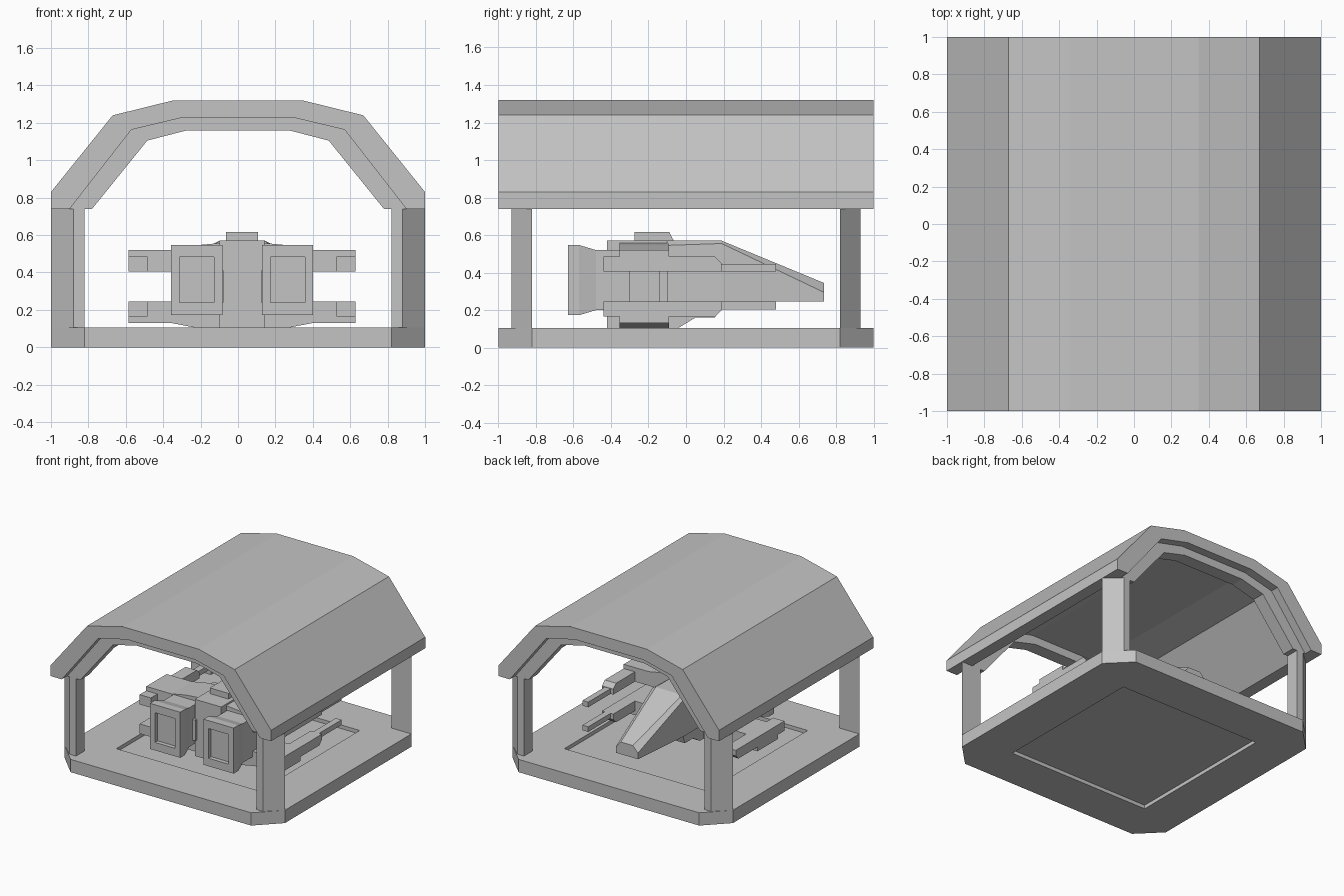
import bpy, bmesh

old = bpy.data.objects.get("Cube")
if old:
    bpy.data.objects.remove(old, do_unlink=True)

grey = bpy.data.materials.new("plain grey")
grey.use_nodes = True
COLOR = (0.55, 0.55, 0.55, 1)
grey.diffuse_color = COLOR
grey.node_tree.nodes["Principled BSDF"].inputs["Base Color"].default_value = COLOR


def loft(name, rings, closed=False):
    """Skin a list of equal-length rings; cap the ends unless closed."""
    bm = bmesh.new()
    loops = [[bm.verts.new(p) for p in r] for r in rings]
    n = len(loops[0])
    pairs = list(zip(loops, loops[1:]))
    if closed:
        pairs.append((loops[-1], loops[0]))
    for a, b in pairs:
        for i in range(n):
            j = (i + 1) % n
            bm.faces.new((a[i], a[j], b[j], b[i]))
    if not closed:
        bm.faces.new(loops[0])
        bm.faces.new(loops[-1])
    bmesh.ops.remove_doubles(bm, verts=bm.verts, dist=0.0005)
    bmesh.ops.recalc_face_normals(bm, faces=bm.faces)
    mesh = bpy.data.meshes.new(name)
    bm.to_mesh(mesh)
    bm.free()
    mesh.materials.append(grey)
    ob = bpy.data.objects.new(name, mesh)
    bpy.context.collection.objects.link(ob)
    return ob


def prism(name, pts, axis, lo, hi):
    """Extrude a 2D outline along one axis."""
    def place(p, t):
        q = list(p)
        q.insert("xyz".index(axis), t)
        return q
    return loft(name, [[place(p, t) for p in pts] for t in (lo, hi)])


def box(name, x0, x1, y0, y1, z0, z1):
    return prism(name, [(x0, y0), (x1, y0), (x1, y1), (x0, y1)], "z", z0, z1)


def rect(y, cx, cz, w, h):
    return [(cx - w, y, cz - h), (cx + w, y, cz - h),
            (cx + w, y, cz + h), (cx - w, y, cz + h)]


# Floor: octagonal frame around a thinner square panel
def octagon(r, c, z):
    return [(x, y, z) for x, y in ((c, -r), (r, -c), (r, c), (c, r),
                                   (-c, r), (-r, c), (-r, -c), (-c, -r))]


R, C, H = 1.0, 0.82, 0.65
loft("floor_frame", [octagon(R, C, 0), octagon(R, C, 0.105),
                     octagon(H, H, 0.105), octagon(H, H, 0)], closed=True)
box("floor_panel", -H, H, -H, H, 0.03, 0.075)

# Corner posts
post = [(1, 0.82), (0.88, 0.93), (0.82, 0.93), (0.82, 0.82)]
for sx, side in ((1, "left"), (-1, "right")):
    for sy, end in ((-1, "front"), (1, "back")):
        prism(f"{end}_{side}_post", [(sx * x, sy * y) for x, y in post], "z", 0.1, 0.745)


# Roof shell and the two ribs below it
def arch(outer, inner):
    half = outer + inner[::-1]
    right = [(-x, z) for x, z in half]
    n = len(outer)
    return right[:n] + half[:n][::-1] + half[n:][::-1] + right[n:]


outer = [(1, 0.74), (1, 0.83), (0.67, 1.24), (0.345, 1.32)]
middle = [(0.9, 0.74), (0.57, 1.163), (0.31, 1.225)]
inner = [(0.78, 0.74), (0.485, 1.105), (0.28, 1.158)]
prism("roof", arch(outer, middle), "y", -1, 1)
for end, y in (("front", -0.93), ("back", 0.82)):
    prism(f"{end}_roof_rib", arch(middle, inner), "y", y, y + 0.11)

# Parked craft: central hull, lower keel and canopy block
CX = 0.022
box("hull", CX - 0.12, CX + 0.12, -0.42, 0.19, 0.24, 0.57)
prism("keel", [(-0.42, 0.26), (-0.42, 0.105), (-0.04, 0.105), (0.05, 0.16),
               (0.155, 0.16), (0.19, 0.26)], "x", CX - 0.12, CX + 0.12)
prism("canopy", [(-0.275, 0.56), (-0.275, 0.617), (-0.09, 0.617), (-0.06, 0.56)],
      "x", CX - 0.085, CX + 0.085)


# Tapering nose with sloped shoulders
def nose_ring(y, w, top_w, shoulder, top):
    half = [(w, 0.245), (w, shoulder), (top_w, top)]
    return ([(CX + x, y, z) for x, z in half]
            + [(CX - x, y, z) for x, z in half[::-1]])


loft("nose", [nose_ring(-0.1, 0.15, 0.12, 0.545, 0.57),
              nose_ring(0.19, 0.15, 0.12, 0.555, 0.57),
              nose_ring(0.735, 0.1, 0.055, 0.295, 0.345)])

MID = 0.325
for sx, side in ((1, "left"), (-1, "right")):
    # Engine with a recessed square exhaust
    ex, ez = CX + sx * 0.243, 0.36
    loft(f"{side}_engine", [
        rect(-0.3, ex, ez, 0.115, 0.16), rect(-0.48, ex, ez, 0.115, 0.16),
        rect(-0.57, ex, ez, 0.137, 0.187), rect(-0.63, ex, ez, 0.137, 0.187),
        rect(-0.63, ex, ez, 0.092, 0.122), rect(-0.595, ex, ez, 0.092, 0.122)])
    xs = sorted((CX + sx * 0.1, CX + sx * 0.33))
    box(f"{side}_engine_bay", *xs, -0.44, -0.14, 0.24, 0.41)

    for sz, level in ((1, "upper"), (-1, "lower")):
        # Wing: outer slab with a rising root
        wing = [(0.1, 0.08), (0.607, 0.08), (0.607, 0.195), (0.38, 0.195),
                (0.25, 0.22), (0.12, 0.232 if sz > 0 else 0.22)]
        prism(f"{level}_{side}_wing", [(CX + sx * x, MID + sz * z) for x, z in wing],
              "y", -0.355, -0.09)
        # Wing-tip pod with a thin barrel reaching forward
        pod = [(-0.44, 0.08), (-0.44, 0.16), (0.155, 0.16), (0.19, 0.125), (0.19, 0.08)]
        xs = sorted((CX + sx * 0.505, CX + sx * 0.607))
        prism(f"{level}_{side}_pod", [(y, MID + sz * z) for y, z in pod], "x", *xs)
        zs = sorted((MID + sz * 0.08, MID + sz * 0.122))
        bx = sorted((CX + sx * 0.53, CX + sx * 0.582))
        box(f"{level}_{side}_barrel", *bx, 0.18, 0.48, *zs)
